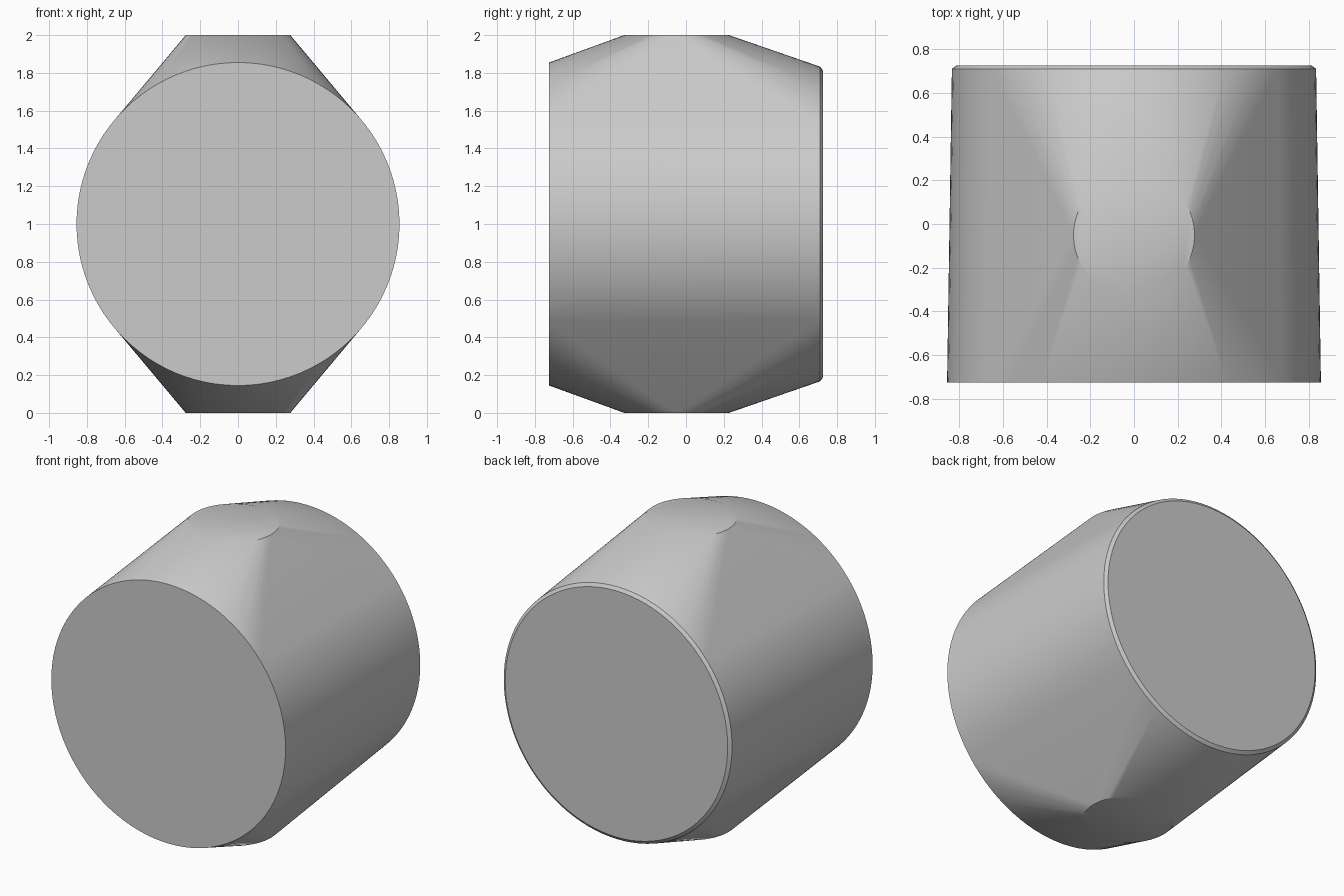
import bpy, bmesh, math
from mathutils import Vector

cube = bpy.data.objects.get("Cube")
if cube:
    bpy.data.objects.remove(cube, do_unlink=True)

grey = bpy.data.materials.new("light_grey")
grey.use_nodes = True
colour = (0.6, 0.6, 0.6, 1)
grey.diffuse_color = colour
grey.node_tree.nodes["Principled BSDF"].inputs["Base Color"].default_value = colour


def ring(bm, centre, radius, u, v, count):
    """Add a circle of points spanned by the axes u and v."""
    for i in range(count):
        a = 2 * math.pi * i / count
        bm.verts.new(Vector(centre) + radius * (u * math.cos(a) + v * math.sin(a)))


X, Y, Z = Vector((1, 0, 0)), Vector((0, 1, 0)), Vector((0, 0, 1))
bm = bmesh.new()

# Round front face, then the back face with its narrow chamfer
for y, radius in ((-0.725, 0.855), (0.71, 0.833), (0.725, 0.812)):
    ring(bm, (0, y, 1), radius, X, Z, 96)

# Small flat discs at the top and bottom
for z in (0, 2):
    ring(bm, (0, -0.05, z), 0.277, X, Y, 48)

# Stretch one skin over all the rings
hull = bmesh.ops.convex_hull(bm, input=bm.verts[:])
inside = {g for g in hull["geom_interior"] if isinstance(g, bmesh.types.BMVert)}
bmesh.ops.delete(bm, geom=list(inside), context="VERTS")
bmesh.ops.dissolve_limit(bm, angle_limit=0.002, verts=bm.verts[:], edges=bm.edges[:])
bmesh.ops.recalc_face_normals(bm, faces=bm.faces[:])

mesh = bpy.data.meshes.new("housing")
bm.to_mesh(mesh)
bm.free()
mesh.materials.append(grey)
housing = bpy.data.objects.new("housing", mesh)
bpy.context.collection.objects.link(housing)

bpy.context.view_layer.objects.active = housing
housing.select_set(True)
bpy.ops.object.shade_smooth_by_angle(angle=math.radians(30))
